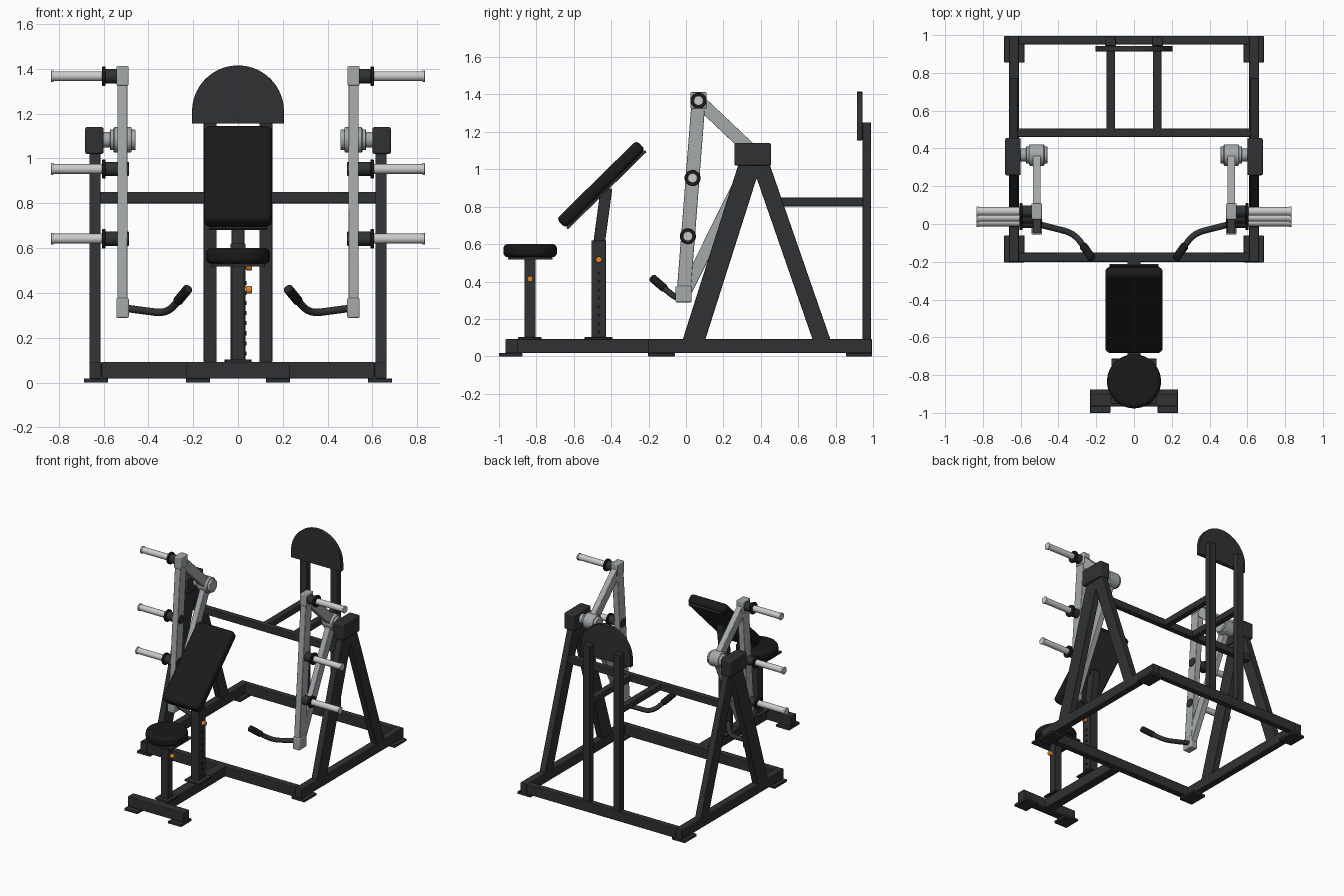
import bpy, bmesh, math
from mathutils import Vector, Matrix

if "Cube" in bpy.data.objects:
    bpy.data.objects.remove(bpy.data.objects["Cube"])


def material(name, rgb):
    m = bpy.data.materials.new(name)
    m.diffuse_color = (*rgb, 1)
    m.use_nodes = True
    m.node_tree.nodes["Principled BSDF"].inputs["Base Color"].default_value = m.diffuse_color
    return m


DARK = material("dark_paint", (0.028, 0.031, 0.034))
BLACK = material("black_vinyl", (0.010, 0.010, 0.011))
GREY = material("grey_paint", (0.38, 0.40, 0.41))
STEEL = material("bright_steel", (0.62, 0.64, 0.65))
ORANGE = material("orange_knob", (0.75, 0.25, 0.02))


def finish(name, bm, mat, matrix=Matrix(), bevel=0.0, seg=2):
    bmesh.ops.recalc_face_normals(bm, faces=bm.faces)
    me = bpy.data.meshes.new(name)
    bm.to_mesh(me)
    bm.free()
    ob = bpy.data.objects.new(name, me)
    bpy.context.collection.objects.link(ob)
    ob.matrix_world = matrix
    me.materials.append(mat)
    if bevel:
        b = ob.modifiers.new("bevel", 'BEVEL')
        b.width, b.segments, b.limit_method = bevel, seg, 'ANGLE'
    bpy.ops.object.select_all(action='DESELECT')
    bpy.context.view_layer.objects.active = ob
    ob.select_set(True)
    bpy.ops.object.shade_smooth_by_angle(angle=math.radians(35))
    return ob


def sized_cube(size):
    bm = bmesh.new()
    bmesh.ops.create_cube(bm, size=1)
    bmesh.ops.scale(bm, vec=size, verts=bm.verts)
    return bm


def box(name, x, y, z, mat=DARK, bevel=0.004, seg=2):
    """Box given by its (min, max) on each axis."""
    size = [abs(a[1] - a[0]) for a in (x, y, z)]
    mid = [(a[0] + a[1]) / 2 for a in (x, y, z)]
    return finish(name, sized_cube(size), mat, Matrix.Translation(mid), bevel, seg)


def beam(name, x, a, b, width, depth, mat=DARK):
    """Box tube between two (y, z) points at a given x."""
    a, b = Vector((x, *a)), Vector((x, *b))
    d = b - a
    rot = Matrix.Rotation(-math.atan2(d.y, d.z), 4, 'X')
    return finish(name, sized_cube((width, depth, d.length)), mat,
                  Matrix.Translation((a + b) / 2) @ rot, 0.004)


def rod(name, a, b, r, mat, bevel=0.0, n=32, seg=2):
    a, b = Vector(a), Vector(b)
    bm = bmesh.new()
    bmesh.ops.create_cone(bm, cap_ends=True, segments=n, radius1=r, radius2=r, depth=(b - a).length)
    rot = (b - a).to_track_quat('Z', 'Y').to_matrix().to_4x4()
    return finish(name, bm, mat, Matrix.Translation((a + b) / 2) @ rot, bevel, seg)


def tube(name, pts, r, mat):
    cu = bpy.data.curves.new(name, 'CURVE')
    cu.dimensions, cu.bevel_depth, cu.bevel_resolution, cu.use_fill_caps = '3D', r, 4, True
    sp = cu.splines.new('POLY')
    sp.points.add(len(pts) - 1)
    for p, co in zip(sp.points, pts):
        p.co = (*co, 1)
    cu.materials.append(mat)
    ob = bpy.data.objects.new(name, cu)
    bpy.context.collection.objects.link(ob)
    bpy.ops.object.select_all(action='DESELECT')
    bpy.context.view_layer.objects.active = ob
    ob.select_set(True)
    bpy.ops.object.convert(target='MESH')
    bpy.ops.object.shade_smooth_by_angle(angle=math.radians(40))


# Base frame on the floor
Z = (0.018, 0.092)
box("base_front_bar", (-0.61, 0.61), (-0.20, -0.15), Z)
box("base_back_bar", (-0.61, 0.61), (0.95, 0.995), Z)
box("base_centre_beam", (-0.035, 0.035), (-0.91, -0.17), Z)
box("base_nose_bar", (-0.23, 0.23), (-0.965, -0.90), Z)

# Rear cross bar joining the two A-frames
box("rear_cross_bar", (-0.62, 0.62), (0.46, 0.505), (0.80, 0.85))

for s, side in ((-1, "left"), (1, "right")):
    def sx(a, b):
        return tuple(sorted((s * a, s * b)))

    # Side rail and floor plates
    box(f"base_side_rail_{side}", sx(0.61, 0.662), (-0.20, 0.995), Z)
    box(f"foot_plate_front_{side}", sx(0.58, 0.687), (-0.203, -0.06), (0, 0.018), bevel=0.003)
    box(f"foot_plate_back_{side}", sx(0.58, 0.687), (0.855, 0.995), (0, 0.018), bevel=0.003)
    box(f"foot_plate_nose_{side}", sx(0.125, 0.233), (-1.0, -0.875), (0, 0.018), bevel=0.003)

    # A-frame
    beam(f"a_frame_front_leg_{side}", s * 0.638, (0.035, 0.065), (0.345, 1.04), 0.048, 0.115)
    beam(f"a_frame_rear_leg_{side}", s * 0.638, (0.733, 0.065), (0.395, 1.04), 0.048, 0.09)
    box(f"pivot_housing_{side}", sx(0.60, 0.682), (0.258, 0.455), (1.02, 1.14), bevel=0.008)

    # Rear upright and its strut
    box(f"rear_upright_{side}", sx(0.096, 0.153), (0.943, 0.99), (0.09, 1.25))
    box(f"rear_strut_{side}", sx(0.101, 0.146), (0.50, 0.95), (0.802, 0.848))

    # Pivot hub
    P = (0.365, 1.083)
    rod(f"pivot_axle_{side}", (s * 0.56, *P), (s * 0.62, *P), 0.035, GREY)
    rod(f"pivot_hub_{side}", (s * 0.475, *P), (s * 0.555, *P), 0.057, GREY, 0.005)
    rod(f"pivot_hub_flange_{side}", (s * 0.457, *P), (s * 0.572, *P), 0.046, GREY, 0.004)

    # Swing arm triangle
    x = s * 0.515
    top, low = (0.067, 1.367), (-0.013, 0.333)
    beam(f"swing_arm_main_{side}", x, low, top, 0.046, 0.074, GREY)
    beam(f"swing_arm_upper_{side}", x, top, (0.36, 1.09), 0.042, 0.07, GREY)
    beam(f"swing_arm_brace_{side}", x, (0.0, 0.35), (0.355, 1.065), 0.042, 0.066, GREY)
    box(f"swing_arm_top_block_{side}", sx(0.488, 0.543), (0.024, 0.11), (1.325, 1.412), GREY, 0.006)
    box(f"swing_arm_low_block_{side}", sx(0.487, 0.543), (-0.056, 0.03), (0.289, 0.377), GREY, 0.006)

    # Weight pegs
    for i, p in enumerate(((0.067, 1.367), (0.035, 0.953), (0.010, 0.642))):
        n = f"{side}_{i + 1}"
        rod(f"peg_collar_{n}", (s * (0.53 if i == 0 else 0.487), *p), (s * 0.60, *p), 0.032, DARK, 0.003)
        rod(f"peg_flange_{n}", (s * 0.591, *p), (s * 0.606, *p), 0.043, BLACK, 0.003)
        rod(f"peg_sleeve_{n}", (s * 0.60, *p), (s * 0.832, *p), 0.022, STEEL)
        rod(f"peg_cap_{n}", (s * 0.823, *p), (s * 0.834, *p), 0.026, STEEL, 0.002)

    # Bent handle with grip
    A = Vector((s * 0.49, -0.005, 0.33))
    B = Vector((s * 0.315, -0.05, 0.307))
    C = Vector((s * 0.222, -0.182, 0.420))
    b0, b1 = B.lerp(A, 0.3), B.lerp(C, 0.35)
    bend = [b0 * (1 - t) ** 2 + B * 2 * t * (1 - t) + b1 * t * t for t in [k / 8 for k in range(9)]]
    tube(f"handle_{side}", [A] + bend + [C], 0.0165, DARK)
    rod(f"handle_grip_{side}", B.lerp(C, 0.48), C, 0.022, BLACK, 0.006)

# Rounded shield on the rear uprights
R, zc = 0.205, 1.21
bm = bmesh.new()
outline = [(-R, 1.155), (R, 1.155)] + [(R * math.cos(math.pi * k / 40), zc + R * math.sin(math.pi * k / 40))
                                       for k in range(41)]
face = bm.faces.new([bm.verts.new((x, 0.913, z)) for x, z in outline])
ext = bmesh.ops.extrude_face_region(bm, geom=[face])
bmesh.ops.translate(bm, vec=(0, 0.03, 0), verts=[v for v in ext["geom"] if isinstance(v, bmesh.types.BMVert)])
finish("rear_shield", bm, DARK, bevel=0.003)

# Seat
rod("seat_cushion", (0, -0.833, 0.53), (0, -0.833, 0.60), 0.143, BLACK, 0.024, 64, 5)
box("seat_plate", (-0.12, 0.12), (-0.953, -0.713), (0.517, 0.531), DARK, 0.003)
box("seat_post", (-0.03, 0.03), (-0.863, -0.805), (0.09, 0.52))
box("seat_post_base", (-0.055, 0.055), (-0.897, -0.773), (0.09, 0.103), bevel=0.003)

# Inclined chest pad
tilt = Matrix.Translation((0, -0.455, 0.92)) @ Matrix.Rotation(math.radians(44.5), 4, 'X')
bm = sized_cube((0.304, 0.60, 0.068))
upright = [e for e in bm.edges if abs(e.verts[0].co.z - e.verts[1].co.z) > 0.01]
bmesh.ops.bevel(bm, geom=upright, offset=0.03, segments=5, profile=0.5, affect='EDGES')
finish("chest_pad", bm, BLACK, tilt, 0.022, 4)
finish("chest_pad_plate", sized_cube((0.26, 0.59, 0.014)), DARK, tilt @ Matrix.Translation((0, 0, -0.041)), 0.003)

# Chest pad post
box("pad_post_sleeve", (-0.034, 0.034), (-0.505, -0.427), (0.09, 0.62))
box("pad_post_base", (-0.06, 0.06), (-0.543, -0.393), (0.09, 0.103), bevel=0.003)
beam("pad_post_inner", 0, (-0.468, 0.58), (-0.425, 0.90), 0.056, 0.062)
for k in range(8):
    z = 0.13 + k * 0.045
    rod(f"pad_post_hole_{k + 1}", (0.03, -0.466, z), (0.039, -0.466, z), 0.009, BLACK, n=16)

# Adjustment knobs
for name, y, z in (("seat_knob", -0.834, 0.414), ("pad_knob", -0.466, 0.517)):
    rod(name + "_shaft", (0.025, y, z), (0.045, y, z), 0.010, STEEL, n=20)
    rod(name, (0.036, y, z), (0.062, y, z), 0.017, ORANGE, 0.004, 24)
